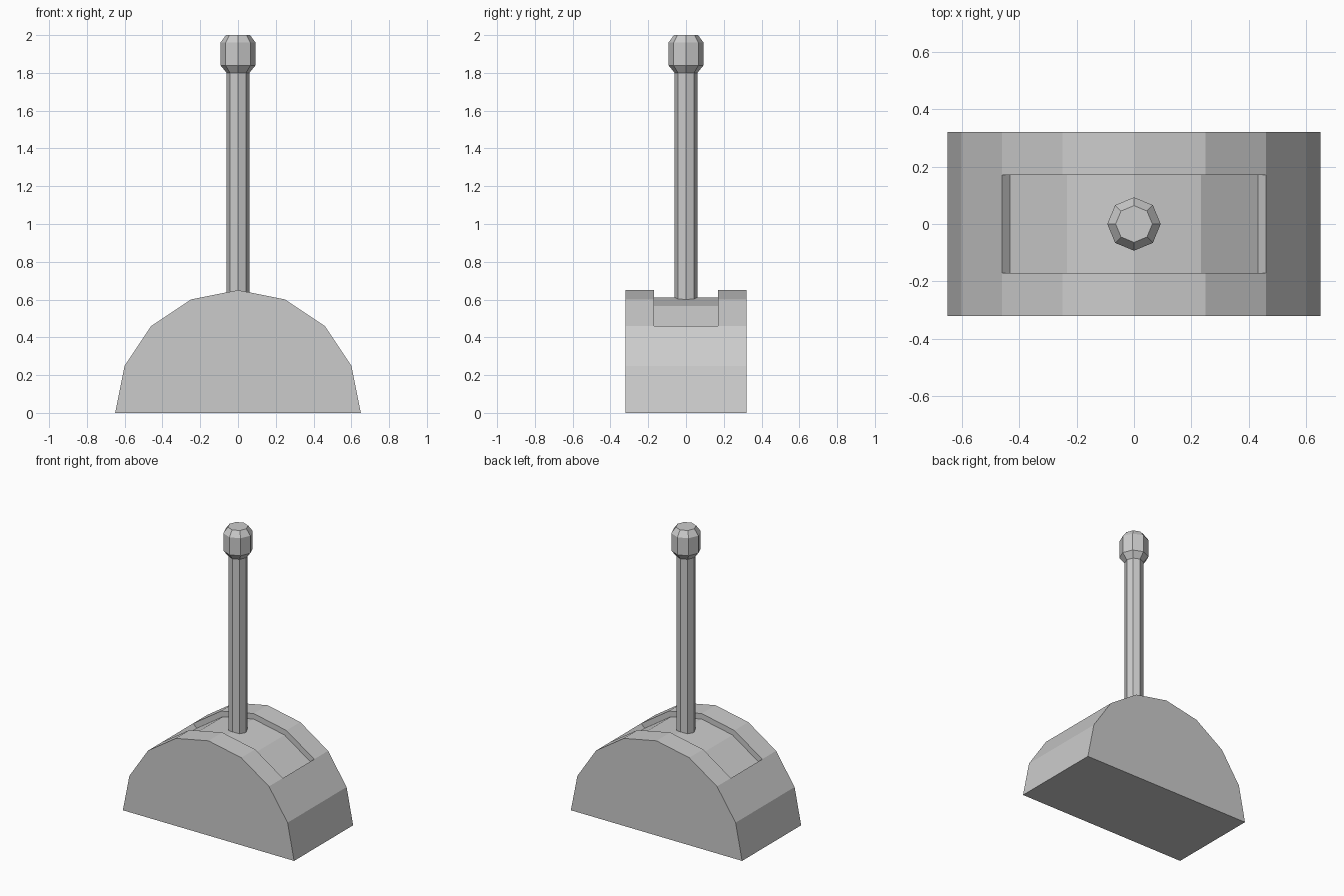
import bpy
import bmesh
import math

cube = bpy.data.objects.get("Cube")
if cube:
    bpy.data.objects.remove(cube, do_unlink=True)

GREY = (0.6, 0.6, 0.6, 1.0)
grey = bpy.data.materials.new("plain grey")
grey.use_nodes = True
grey.diffuse_color = GREY
grey.node_tree.nodes["Principled BSDF"].inputs["Base Color"].default_value = GREY


def add_object(name, bm):
    bmesh.ops.recalc_face_normals(bm, faces=bm.faces)
    mesh = bpy.data.meshes.new(name)
    bm.to_mesh(mesh)
    bm.free()
    mesh.materials.append(grey)
    obj = bpy.data.objects.new(name, mesh)
    bpy.context.collection.objects.link(obj)
    return obj


def arc(radius, first, last):
    """Points in x and z on a 16-sided arc, from +x over the top."""
    return [(radius * math.cos(i * math.pi / 8), radius * math.sin(i * math.pi / 8))
            for i in range(first, last + 1)]


def lathe(name, rings, sides=8):
    """Closed, faceted turned part from (radius, z) rings."""
    bm = bmesh.new()
    loops = [[bm.verts.new((r * math.cos(2 * math.pi * k / sides),
                            r * math.sin(2 * math.pi * k / sides), z))
              for k in range(sides)] for r, z in rings]
    for a, b in zip(loops, loops[1:]):
        for k in range(sides):
            n = (k + 1) % sides
            bm.faces.new((a[k], a[n], b[n], b[k]))
    bm.faces.new(loops[0])
    bm.faces.new(loops[-1])
    return add_object(name, bm)


# Half-round base with a shallow curved slot sunk into its top
OUTER, FLOOR = 0.65, 0.612
HALF_DEPTH, HALF_SLOT = 0.32, 0.17
bm = bmesh.new()


def row(points, y):
    return [bm.verts.new((x, y, z)) for x, z in points]


def strip(a, b):
    for i in range(len(a) - 1):
        bm.faces.new((a[i], a[i + 1], b[i + 1], b[i]))


rim = arc(OUTER, 0, 8)
rows = [row(rim, y) for y in (-HALF_DEPTH, -HALF_SLOT, HALF_SLOT, HALF_DEPTH)]
floor = [row(arc(FLOOR, 2, 6), y) for y in (-HALF_SLOT, HALF_SLOT)]
strip(rows[0], rows[1])
strip(rows[2], rows[3])
strip(rows[1][:3], rows[2][:3])
strip(rows[1][6:], rows[2][6:])
# Slot floor, side walls and end walls
strip(floor[0], floor[1])
strip(rows[1][2:7], floor[0])
strip(rows[2][2:7], floor[1])
for rim_i, floor_i in ((2, 0), (6, 4)):
    bm.faces.new((rows[1][rim_i], rows[2][rim_i], floor[1][floor_i], floor[0][floor_i]))
# Flat front, back and underside
bm.faces.new(rows[0])
bm.faces.new(rows[3])
bm.faces.new([r[0] for r in rows] + [r[-1] for r in reversed(rows)])
add_object("half_round_base", bm)

# Upright lever standing in the slot
lathe("lever_shaft", [(0.06, 0.59), (0.06, 1.80)])

# Bevelled grip on the end of the lever
lathe("lever_knob", [(0.06, 1.80), (0.093, 1.84), (0.093, 1.96), (0.064, 2.0)])
